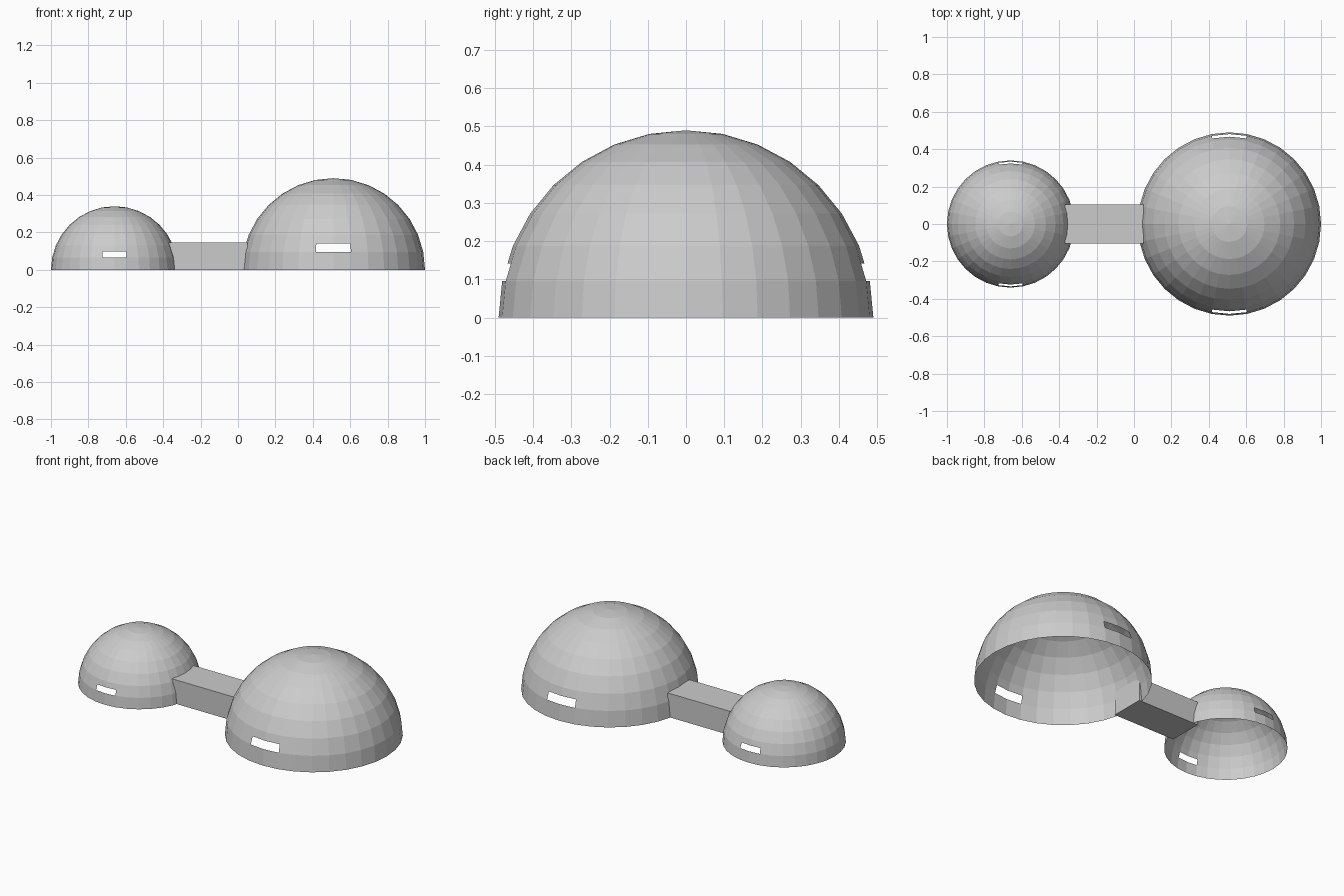
import bpy, bmesh, math
from mathutils import Vector

if "Cube" in bpy.data.objects:
    bpy.data.objects.remove(bpy.data.objects["Cube"])

grey = bpy.data.materials.new("plain_grey")
grey.diffuse_color = (0.6, 0.6, 0.6, 1)
grey.use_nodes = True
grey.node_tree.nodes["Principled BSDF"].inputs["Base Color"].default_value = grey.diffuse_color


def add_object(name, bm, location):
    mesh = bpy.data.meshes.new(name)
    bm.to_mesh(mesh)
    bm.free()
    mesh.materials.append(grey)
    obj = bpy.data.objects.new(name, mesh)
    obj.location = location
    bpy.context.collection.objects.link(obj)
    return obj


def dome(name, x, radius):
    """Open faceted half sphere with a window slot at the front and back."""
    bm = bmesh.new()
    bmesh.ops.create_uvsphere(bm, u_segments=32, v_segments=16, radius=radius)
    low = [v for v in bm.verts if v.co.z < -0.001]
    bmesh.ops.delete(bm, geom=low, context='VERTS')

    # Window slots: lower half of two facets in the second row
    step = math.pi / 16
    z_low, z_high = radius * math.sin(step), radius * math.sin(2 * step)
    z_mid = (z_low + z_high) / 2

    def is_window(face, top):
        c = face.calc_center_median()
        return z_low < c.z < top and abs(c.x) < radius * math.sin(step)

    faces = [f for f in bm.faces if is_window(f, z_high)]
    edges = {e for f in faces for e in f.edges}
    verts = {v for f in faces for v in f.verts}
    bmesh.ops.bisect_plane(bm, geom=faces + list(edges) + list(verts),
                           plane_co=Vector((0, 0, z_mid)),
                           plane_no=Vector((0, 0, 1)))
    holes = [f for f in bm.faces if len(f.verts) == 4 and is_window(f, z_mid)]
    bmesh.ops.delete(bm, geom=holes, context='FACES')
    return add_object(name, bm, (x, 0, 0))


dome("large_dome", 0.51, 0.49)
dome("small_dome", -0.66, 0.34)

# Box passage joining the domes
x0, x1, width, height = -0.37, 0.05, 0.21, 0.145
bm = bmesh.new()
bmesh.ops.create_cube(bm, size=1)
bmesh.ops.scale(bm, vec=(x1 - x0, width, height), verts=bm.verts)
add_object("passage", bm, ((x0 + x1) / 2, 0, height / 2))
